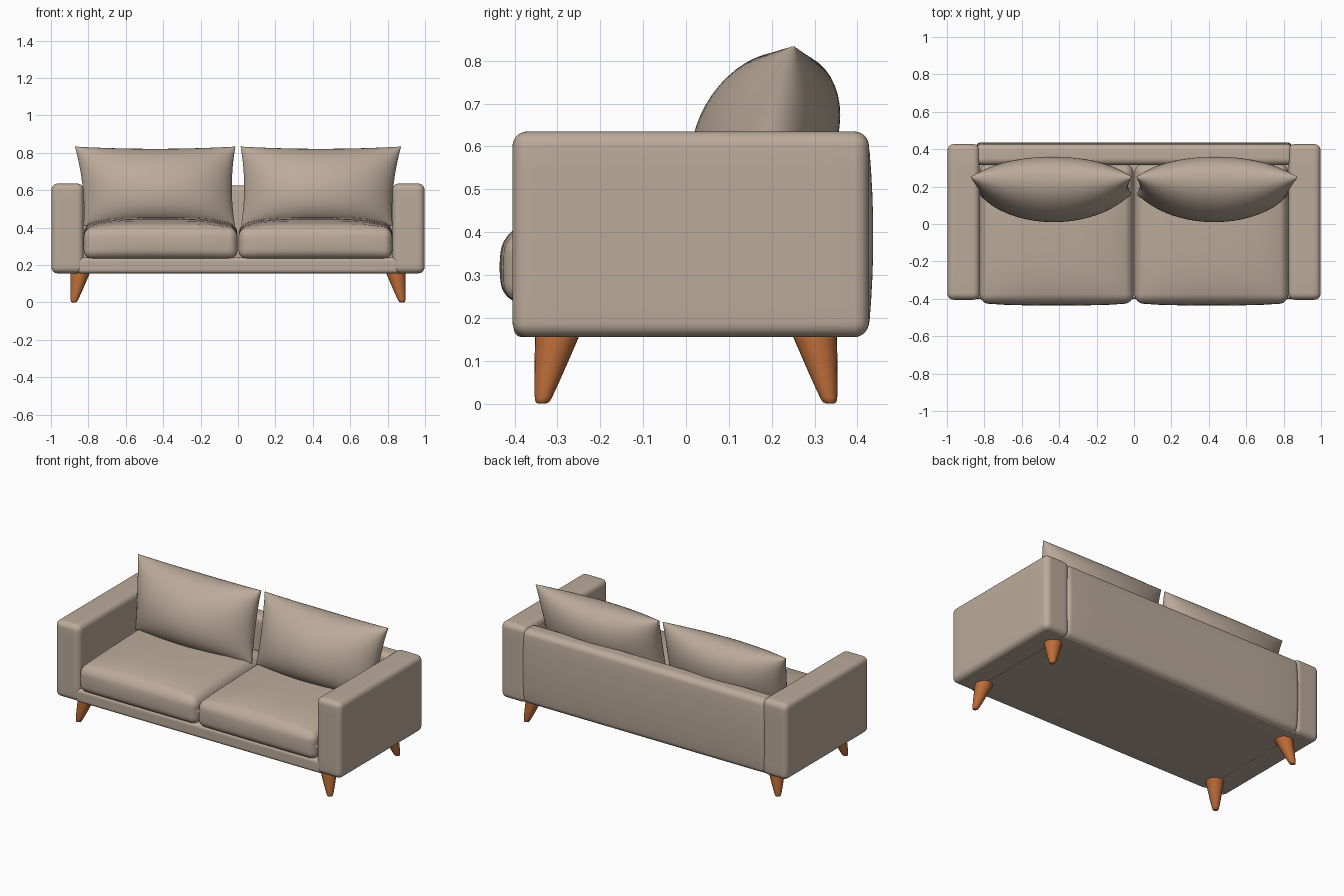
import bpy, bmesh, math
from mathutils import Vector

if "Cube" in bpy.data.objects:
    bpy.data.objects.remove(bpy.data.objects["Cube"])


def material(name, rgb):
    m = bpy.data.materials.new(name)
    m.diffuse_color = (*rgb, 1)
    m.use_nodes = True
    m.node_tree.nodes["Principled BSDF"].inputs["Base Color"].default_value = m.diffuse_color
    return m


FABRIC = material("taupe fabric", (0.50, 0.405, 0.325))
WOOD = material("orange wood", (0.50, 0.15, 0.04))


def finish(name, bm, mat):
    bmesh.ops.recalc_face_normals(bm, faces=bm.faces)
    me = bpy.data.meshes.new(name)
    bm.to_mesh(me)
    bm.free()
    me.materials.append(mat)
    for p in me.polygons:
        p.use_smooth = True
    ob = bpy.data.objects.new(name, me)
    bpy.context.collection.objects.link(ob)
    return ob


def soft_box(name, lo, hi, r, bulge=None):
    """Rounded box; bulge(u, v, w) returns an offset for normalised coordinates."""
    bm = bmesh.new()
    bmesh.ops.create_cube(bm, size=2)
    bmesh.ops.subdivide_edges(bm, edges=bm.edges[:], cuts=15, use_grid_fill=True)
    lo, hi = Vector(lo), Vector(hi)
    c, h = (lo + hi) / 2, (hi - lo) / 2
    for v in bm.verts:
        inner, d = Vector(), Vector()
        for i in range(3):
            t = v.co[i]
            inner[i] = max(-1, min(1, t * 2)) * (h[i] - r)
            d[i] = math.copysign(max(0, abs(t) * 2 - 1), t)
        p = inner + d.normalized() * r
        n = [p[i] / h[i] for i in range(3)]
        v.co = c + p + (Vector(bulge(*n)) if bulge else Vector())
    return finish(name, bm, FABRIC)


def pillow(name, s):
    """Plump cushion with pinched corners, leaning on the back."""
    bm = bmesh.new()
    n, m = 32, 24
    sides = []
    for f in (-1, 1):
        g = []
        for j in range(m + 1):
            v = -math.cos(math.pi * j / m)
            row = []
            for i in range(n + 1):
                u = -math.cos(math.pi * i / n)
                a, b = max(0, 1 - u * u), max(0, 1 - v * v)
                half = 0.417 + 0.012 * v - 0.018 * b
                x = 0.432 + 0.011 * v + u * half
                z = 0.62 + v * (0.213 - 0.012 * a)
                y = 0.185 + 0.045 * v + 0.02 * u * u
                y += f * (0.165 * a ** 0.55 * b ** 0.5 + 0.004)
                row.append(bm.verts.new((s * x, y, z)))
            g.append(row)
        for j in range(m):
            for i in range(n):
                bm.faces.new((g[j][i], g[j][i + 1], g[j + 1][i + 1], g[j + 1][i]))
        sides.append(g)
    # thin seam joining the two halves
    A, B = sides
    rim = [(0, i) for i in range(n)] + [(j, n) for j in range(m)]
    rim += [(m, i) for i in range(n, 0, -1)] + [(j, 0) for j in range(m, 0, -1)]
    for (j, i), (k, l) in zip(rim, rim[1:] + rim[:1]):
        bm.faces.new((A[j][i], A[k][l], B[k][l], B[j][i]))
    return finish(name, bm, FABRIC)


def leg(name, sx, sy):
    """Tapered splayed leg with a rounded foot."""
    bm = bmesh.new()
    top, foot = Vector((0.84, 0.298, 0.17)), Vector((0.878, 0.336, 0.0))
    rings = []
    for t, r in ((0, 0.054), (0.12, 0.05), (0.4, 0.04), (0.7, 0.029),
                 (0.92, 0.02), (0.98, 0.016), (1, 0.009)):
        p = top.lerp(foot, t)
        rings.append([bm.verts.new((sx * (p.x + r * math.cos(a)), sy * (p.y + r * math.sin(a)), p.z))
                      for a in (2 * math.pi * k / 24 for k in range(24))])
    for a, b in zip(rings, rings[1:]):
        for k in range(24):
            bm.faces.new((a[k], a[(k + 1) % 24], b[(k + 1) % 24], b[k]))
    bm.faces.new(rings[0])
    bm.faces.new(rings[-1])
    return finish(name, bm, WOOD)


def seat_bulge(u, v, w):
    a, b, c = max(0, 1 - u ** 4), max(0, 1 - v ** 4), max(0, 1 - w * w)
    dome = 0.045 * a * b + 0.012 * a * (1 - b) + 0.012 * v
    return (0, -0.014 * a * c if v < -0.8 else 0, dome if w > 0 else 0)


# frame
soft_box("base", (-0.86, -0.402, 0.155), (0.86, 0.41, 0.24), 0.02)
soft_box("backrest", (-0.85, 0.315, 0.157), (0.85, 0.425, 0.625), 0.035,
         lambda u, v, w: (0, 0.012 * (1 - w * w) if v > 0 else 0, 0))

# mirrored parts
for s, side in ((-1, "left"), (1, "right")):
    x = sorted((s * 0.825, s * 0.998))
    soft_box(side + "_arm", (x[0], -0.405, 0.155), (x[1], 0.427, 0.635), 0.035)
    x = sorted((s * 0.003, s * 0.825))
    soft_box(side + "_seat_cushion", (x[0], -0.421, 0.232), (x[1], 0.32, 0.405), 0.045, seat_bulge)
    pillow(side + "_back_cushion", s)
    leg(side + "_front_leg", s, -1)
    leg(side + "_back_leg", s, 1)
